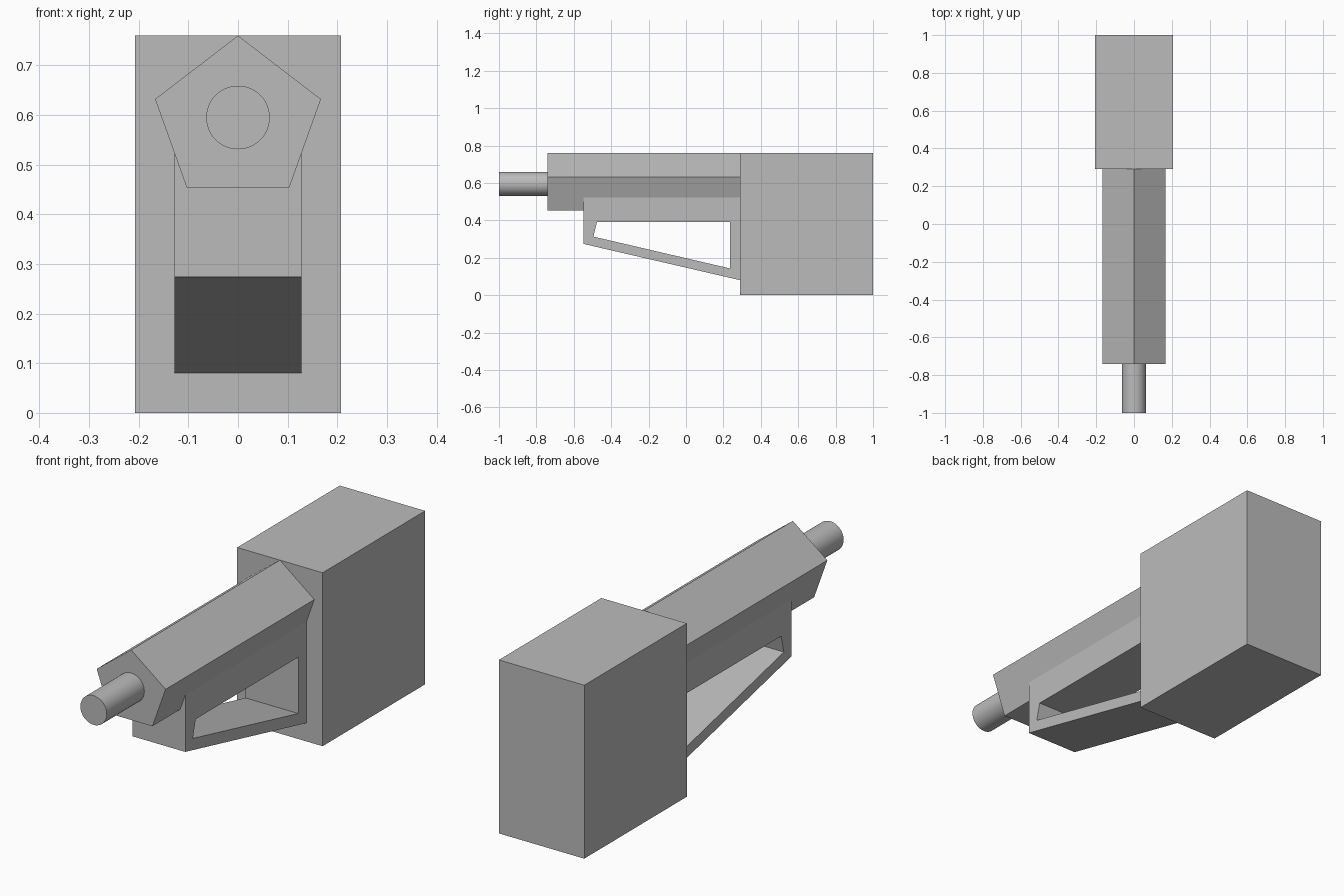
import bpy
import bmesh
from math import radians

cube = bpy.data.objects.get("Cube")
if cube:
    bpy.data.objects.remove(cube, do_unlink=True)

grey = bpy.data.materials.new("plain_grey")
grey.use_nodes = True
colour = (0.5, 0.5, 0.5, 1)
grey.diffuse_color = colour
grey.node_tree.nodes["Principled BSDF"].inputs["Base Color"].default_value = colour


def finish(name, bm):
    """Turn a bmesh into a named object with outward normals."""
    bmesh.ops.recalc_face_normals(bm, faces=bm.faces)
    mesh = bpy.data.meshes.new(name)
    bm.to_mesh(mesh)
    bm.free()
    mesh.materials.append(grey)
    obj = bpy.data.objects.new(name, mesh)
    bpy.context.collection.objects.link(obj)
    return obj


def extrude(bm, faces, offset):
    """Extrude flat faces into a closed solid."""
    result = bmesh.ops.extrude_face_region(bm, geom=faces, use_keep_orig=True)
    verts = [g for g in result["geom"] if isinstance(g, bmesh.types.BMVert)]
    bmesh.ops.translate(bm, verts=verts, vec=offset)


def prism(name, profile, y0, y1):
    """Solid with an (x, z) profile running along y."""
    bm = bmesh.new()
    face = bm.faces.new([bm.verts.new((x, y0, z)) for x, z in profile])
    extrude(bm, [face], (0, y1 - y0, 0))
    return finish(name, bm)


# Rear block
prism("rear_block", [(-0.207, 0), (0.207, 0), (0.207, 0.76), (-0.207, 0.76)], 0.29, 1)

# Five-sided main body
prism("main_body", [(0, 0.76), (-0.167, 0.632), (-0.103, 0.453),
                    (0.103, 0.453), (0.167, 0.632)], -0.74, 0.29)

# Slanted support frame with a window through its sides
half_width = 0.128
outer = [(-0.548, 0.274), (0.29, 0.08), (0.29, 0.53), (-0.548, 0.53)]
window = [(-0.495, 0.313), (0.235, 0.143), (0.235, 0.39), (-0.476, 0.39)]
bm = bmesh.new()
rim, hole = [[bm.verts.new((-half_width, y, z)) for y, z in loop]
             for loop in (outer, window)]
sides = [bm.faces.new((rim[i - 1], rim[i], hole[i], hole[i - 1])) for i in range(4)]
extrude(bm, sides, (2 * half_width, 0, 0))
finish("support_frame", bm)

# Round barrel
bpy.ops.mesh.primitive_cylinder_add(vertices=48, radius=0.064, depth=0.27,
                                    location=(0, -0.865, 0.595),
                                    rotation=(radians(90), 0, 0))
barrel = bpy.context.object
barrel.name = "barrel"
barrel.data.materials.append(grey)
bpy.ops.object.shade_smooth_by_angle(angle=radians(30))
